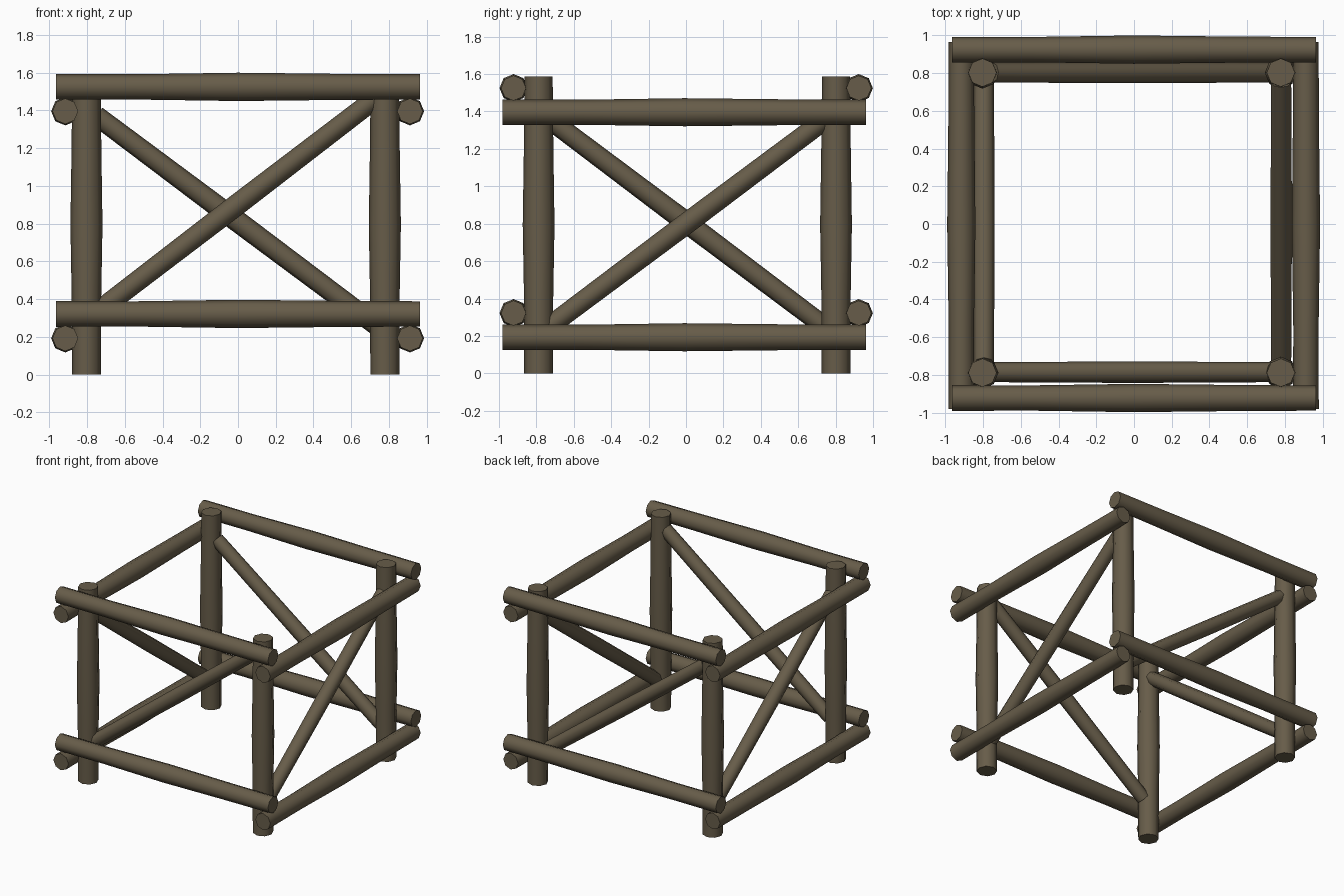
import bpy, bmesh, math
from mathutils import Vector

if "Cube" in bpy.data.objects:
    bpy.data.objects.remove(bpy.data.objects["Cube"])

wood = bpy.data.materials.new("weathered_wood")
wood.diffuse_color = (0.135, 0.108, 0.067, 1)
wood.use_nodes = True
wood.node_tree.nodes["Principled BSDF"].inputs["Base Color"].default_value = wood.diffuse_color

SIDES = 8


# Octagonal log between two points, with (fraction, radius) rings along it
def log(name, start, end, rings):
    a, b = Vector(start), Vector(end)
    axis = (b - a).normalized()
    ref = Vector((0, 1, 0)) if abs(axis.z) > 0.9 else Vector((0, 0, 1))
    u = axis.cross(ref).normalized()
    v = axis.cross(u)
    bm = bmesh.new()
    loops = []
    for t, r in rings:
        c = a.lerp(b, t)
        loops.append([bm.verts.new(c + r * (math.cos(k) * u + math.sin(k) * v))
                      for k in (2 * math.pi * i / SIDES for i in range(SIDES))])
    for p, q in zip(loops, loops[1:]):
        for i in range(SIDES):
            j = (i + 1) % SIDES
            bm.faces.new((p[i], p[j], q[j], q[i]))
    bm.faces.new(loops[0])
    bm.faces.new(loops[-1])
    bmesh.ops.recalc_face_normals(bm, faces=bm.faces)
    # Round sides stay smooth, cut ends stay crisp
    for f in bm.faces:
        f.smooth = len(f.verts) == 4
    mesh = bpy.data.meshes.new(name)
    bm.to_mesh(mesh)
    bm.free()
    mesh.materials.append(wood)
    obj = bpy.data.objects.new(name, mesh)
    bpy.context.collection.objects.link(obj)
    return obj


POST = [(0, 0.077), (0.25, 0.078), (0.5, 0.085), (0.75, 0.079), (1, 0.075)]
RAIL = [(0, 0.068), (0.22, 0.067), (0.5, 0.075), (0.78, 0.069), (1, 0.067)]
BRACE = [(0, 0.053), (0.5, 0.057), (1, 0.053)]

# Corner posts
for xn, x in (("left", -0.803), ("right", 0.778)):
    for yn, y in (("front", -0.788), ("back", 0.802)):
        log(f"{yn}_{xn}_post", (x, y, 0), (x, y, 1.587), POST)

# Rails: front/back pairs sit above the side pairs
for level, z in (("lower", 0), ("upper", 1.203)):
    for n, y in (("front", -0.922), ("back", 0.924)):
        log(f"{level}_{n}_rail", (-0.963, y, 0.322 + z), (0.963, y, 0.322 + z), RAIL)
    for n, x in (("left", -0.915), ("right", 0.911)):
        log(f"{level}_{n}_rail", (x, -0.98, 0.193 + z), (x, 0.963, 0.193 + z), RAIL)

# One diagonal brace on each side
log("front_brace", (-0.75, -0.785, 0.33), (0.735, -0.785, 1.468), BRACE)
log("back_brace", (-0.75, 0.803, 1.372), (0.735, 0.803, 0.26), BRACE)
log("right_brace", (0.78, -0.74, 0.245), (0.78, 0.755, 1.365), BRACE)
log("left_brace", (-0.795, -0.74, 1.365), (-0.795, 0.755, 0.24), BRACE)
